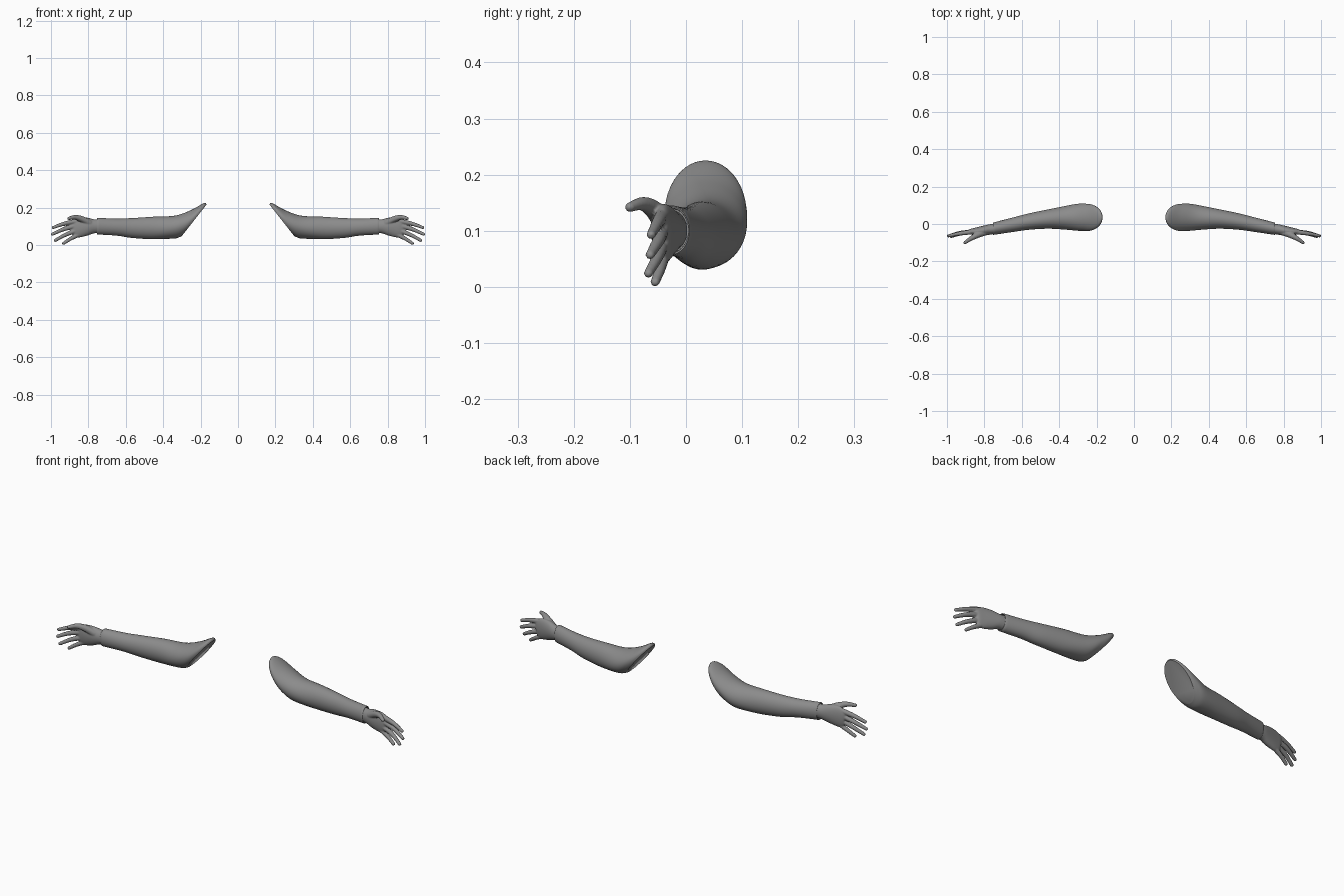
import bpy, bmesh, math
from mathutils import Vector, Matrix

if "Cube" in bpy.data.objects:
    bpy.data.objects.remove(bpy.data.objects["Cube"])


def catmull(rows, steps):
    """Smoothly resample a list of equal-length number rows."""
    out = []
    n = len(rows)
    for i in range(n - 1):
        p0, p1, p2, p3 = rows[max(i - 1, 0)], rows[i], rows[i + 1], rows[min(i + 2, n - 1)]
        for s in range(steps):
            t = s / steps
            out.append([0.5 * (2 * b + (c - a) * t + (2 * a - 5 * b + 4 * c - d) * t * t
                               + (3 * b - a - 3 * c + d) * t ** 3)
                        for a, b, c, d in zip(p0, p1, p2, p3)])
    out.append(list(rows[-1]))
    return out


def loft(bm, sections, sides):
    """Sections: top x, top z, bottom x, bottom z, min y, max y."""
    rings = []
    for xt, zt, xb, zb, y0, y1 in sections:
        mid = Vector(((xt + xb) / 2, (y0 + y1) / 2, (zt + zb) / 2))
        up = Vector(((xt - xb) / 2, 0, (zt - zb) / 2))
        side = Vector((0, (y1 - y0) / 2, 0))
        rings.append([bm.verts.new(mid + up * math.cos(a) + side * math.sin(a))
                      for a in (2 * math.pi * k / sides for k in range(sides))])
    for r, q in zip(rings, rings[1:]):
        for k in range(sides):
            j = (k + 1) % sides
            bm.faces.new((r[k], r[j], q[j], q[k]))
    bm.faces.new(rings[0])
    bm.faces.new(rings[-1])
    bmesh.ops.recalc_face_normals(bm, faces=bm.faces)


grey = bpy.data.materials.new("dark_grey")
grey.diffuse_color = (0.26, 0.26, 0.26, 1)
grey.use_nodes = True
grey.node_tree.nodes["Principled BSDF"].inputs["Base Color"].default_value = grey.diffuse_color


def finish(bm, name):
    me = bpy.data.meshes.new(name)
    bm.to_mesh(me)
    bm.free()
    me.materials.append(grey)
    ob = bpy.data.objects.new(name, me)
    bpy.context.collection.objects.link(ob)
    return ob


# Sleeve: slanted shoulder cut, tapering to an open cuff
profile = [
    (.168, .216, .300, .048, -.032, .102),
    (.182, .224, .325, .037, -.038, .108),
    (.250, .187, .350, .034, -.036, .108),
    (.335, .157, .400, .032, -.030, .096),
    (.450, .151, .470, .031, -.025, .078),
    (.560, .144, .570, .038, -.031, .056),
    (.650, .141, .650, .050, -.043, .034),
    (.752, .145, .752, .056, -.058, .008),
]
cuff = [
    (.755, .143, .755, .058, -.056, .006),
    (.754, .140, .754, .061, -.054, .004),
    (.730, .139, .730, .062, -.053, .004),
]
bm = bmesh.new()
loft(bm, catmull(profile, 6) + cuff, 48)
sleeve = finish(bm, "sleeve")
sleeve.modifiers.new("mirror", "MIRROR").use_mirror_merge = False
bpy.context.view_layer.objects.active = sleeve
sleeve.select_set(True)
bpy.ops.object.shade_smooth_by_angle(angle=math.radians(45))

# Palm and wrist
palm = [
    (.735, .137, .735, .064, -.052, .003),
    (.770, .137, .770, .062, -.057, -.001),
    (.805, .146, .805, .050, -.062, -.009),
    (.850, .147, .850, .040, -.060, -.020),
    (.880, .137, .875, .043, -.055, -.027),
    (.893, .126, .883, .055, -.049, -.033),
]
bm = bmesh.new()
loft(bm, catmull(palm, 5), 32)

# Fingers and thumb as chains of overlapping balls: x, y, z, radius
digits = [
    [(.860, -.042, .127, .014), (.925, -.050, .115, .0115), (.988, -.062, .093, .0085)],
    [(.865, -.042, .103, .014), (.935, -.049, .083, .0115), (.9925, -.064, .057, .0085)],
    [(.860, -.042, .079, .014), (.925, -.051, .053, .0110), (.977, -.067, .024, .0085)],
    [(.850, -.041, .057, .013), (.895, -.046, .033, .0105), (.933, -.055, .0085, .0085)],
    [(.795, -.044, .118, .018), (.835, -.058, .138, .017),
     (.872, -.078, .148, .0125), (.904, -.100, .142, .009)],
]
for d in digits:
    for x, y, z, r in catmull(d, 14):
        bmesh.ops.create_icosphere(bm, subdivisions=2, radius=r,
                                   matrix=Matrix.Translation((x, y, z)))
hand = finish(bm, "hand")

# Fuse the hand into one smooth skin and mirror it
fuse = hand.modifiers.new("fuse", "REMESH")
fuse.mode = 'VOXEL'
fuse.voxel_size = 0.003
fuse.use_smooth_shade = True
relax = hand.modifiers.new("relax", "SMOOTH")
relax.factor = 0.5
relax.iterations = 4
hand.modifiers.new("mirror", "MIRROR").use_mirror_merge = False
